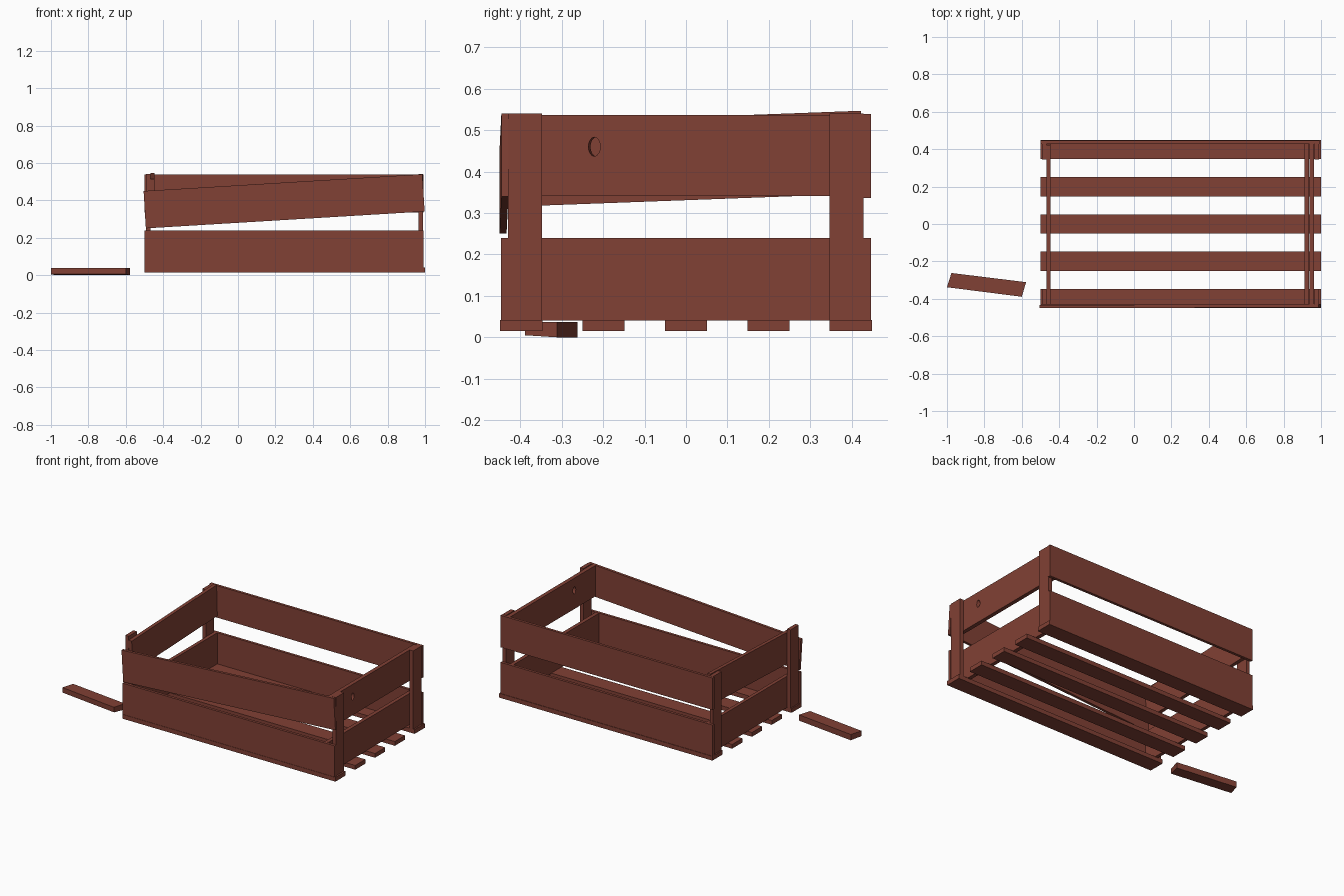
import bpy, bmesh, math
from mathutils import Vector

if "Cube" in bpy.data.objects:
    bpy.data.objects.remove(bpy.data.objects["Cube"])

wood = bpy.data.materials.new("red_brown_wood")
wood.diffuse_color = (0.22, 0.052, 0.035, 1)
wood.use_nodes = True
wood.node_tree.nodes["Principled BSDF"].inputs["Base Color"].default_value = wood.diffuse_color


def prism(name, low, high):
    """Solid between two matching four-point loops."""
    bm = bmesh.new()
    a = [bm.verts.new(p) for p in low]
    b = [bm.verts.new(p) for p in high]
    bm.faces.new(a)
    bm.faces.new(b)
    for i in range(4):
        j = (i + 1) % 4
        bm.faces.new((a[i], a[j], b[j], b[i]))
    bmesh.ops.recalc_face_normals(bm, faces=bm.faces)
    me = bpy.data.meshes.new(name)
    bm.to_mesh(me)
    bm.free()
    me.materials.append(wood)
    ob = bpy.data.objects.new(name, me)
    bpy.context.collection.objects.link(ob)
    return ob


def board(name, x, y, z, tilt=(0, 0, 0)):
    """Box given by its ranges, turned about its own centre."""
    c = Vector((sum(x) / 2, sum(y) / 2, sum(z) / 2))
    rect = [(x[0], y[0]), (x[1], y[0]), (x[1], y[1]), (x[0], y[1])]
    loops = [[Vector((px, py, h)) - c for px, py in rect] for h in z]
    ob = prism(name, *loops)
    ob.location = c
    ob.rotation_euler = tilt
    return ob


# Floor slats
for i in range(5):
    yc = -0.398 + 0.199 * i
    board(f"floor_slat_{i + 1}", (-0.5, 1.0), (yc - 0.051, yc + 0.051), (0.015, 0.042))

# Corner posts
for side, x in (("left", (-0.492, -0.468)), ("right", (0.965, 0.99))):
    for face, y in (("front", (-0.43, -0.348)), ("back", (0.346, 0.429))):
        board(f"{face}_{side}_post", x, y, (0.04, 0.54))

# Long side boards; the upper front one has slipped at the left
board("front_lower_board", (-0.5, 0.993), (-0.447, -0.43), (0.04, 0.24))
board("back_lower_board", (-0.5, 0.993), (0.429, 0.446), (0.04, 0.24))
board("back_upper_board", (-0.5, 0.993), (0.429, 0.446), (0.336, 0.539))
board("front_upper_board", (-0.5, 0.993), (-0.448, -0.431), (0.295, 0.495),
      (0, -math.atan(0.09 / 1.49), 0.003))

# End boards; the upper left one is crooked
board("left_lower_board", (-0.468, -0.446), (-0.429, 0.429), (0.04, 0.24))
board("left_upper_board", (-0.468, -0.446), (-0.428, 0.426), (0.331, 0.531),
      (math.atan(0.032 / 0.86), 0, 0))
board("right_lower_board", (0.912, 0.936), (-0.429, 0.429), (0.04, 0.24))
knot = board("right_upper_board", (0.937, 0.962), (-0.429, 0.429), (0.341, 0.537))

# Knot hole through the upper right board
bpy.ops.mesh.primitive_cylinder_add(vertices=16, radius=1, depth=0.2,
                                    location=(0.95, -0.219, 0.46),
                                    rotation=(0, math.pi / 2, -0.2))
cutter = bpy.context.object
cutter.name = "knot_hole_cutter"
cutter.scale = (0.023, 0.014, 1)
cutter.hide_render = True
mod = knot.modifiers.new("knot_hole", "BOOLEAN")
mod.operation = "DIFFERENCE"
mod.solver = "EXACT"
mod.object = cutter
bpy.context.view_layer.update()
bpy.context.view_layer.objects.active = knot
bpy.ops.object.modifier_apply(modifier=mod.name)
bpy.data.objects.remove(cutter)

# Loose broken plank with slanted ends, lying beside the crate
outline = [(-1.0, -0.338), (-0.6, -0.389), (-0.577, -0.311), (-0.976, -0.262)]
prism("loose_plank", [(x, y, 0.0 if y > -0.32 else 0.005) for x, y in outline],
      [(x, y, 0.037) for x, y in outline])
